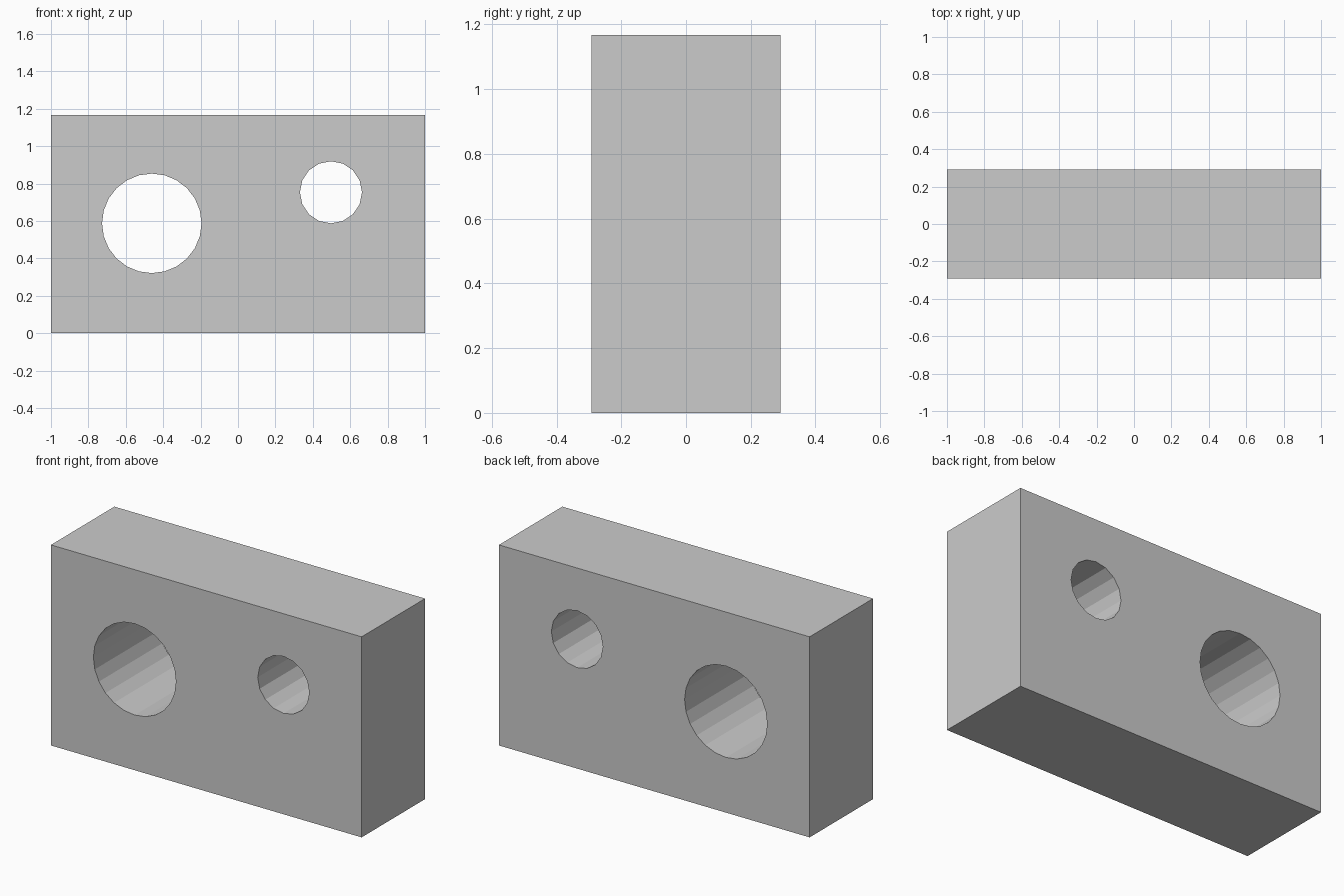
import bpy
from math import pi

if "Cube" in bpy.data.objects:
    bpy.data.objects.remove(bpy.data.objects["Cube"])

WIDTH, DEPTH, HEIGHT = 2.0, 0.583, 1.167

# Main block
bpy.ops.mesh.primitive_cube_add(size=1, location=(0, 0, HEIGHT / 2))
block = bpy.context.object
block.name = "drilled_block"
block.scale = (WIDTH, DEPTH, HEIGHT)
bpy.ops.object.transform_apply(location=False, rotation=False, scale=True)


def drill(name, x, z, radius, sides):
    """Cut a faceted hole through the block from front to back."""
    bpy.ops.mesh.primitive_cylinder_add(vertices=sides, radius=radius, depth=DEPTH * 2,
                                        location=(x, 0, z), rotation=(pi / 2, 0, 0))
    cutter = bpy.context.object
    cutter.name = name
    cutter.hide_render = True
    mod = block.modifiers.new(name, 'BOOLEAN')
    mod.operation = 'DIFFERENCE'
    mod.solver = 'EXACT'
    mod.object = cutter
    bpy.context.view_layer.objects.active = block
    bpy.ops.object.modifier_apply(modifier=name)
    bpy.data.objects.remove(cutter)


# Large and small through holes
drill("large_hole", -0.461, 0.587, 0.266, 24)
drill("small_hole", 0.497, 0.753, 0.166, 16)
